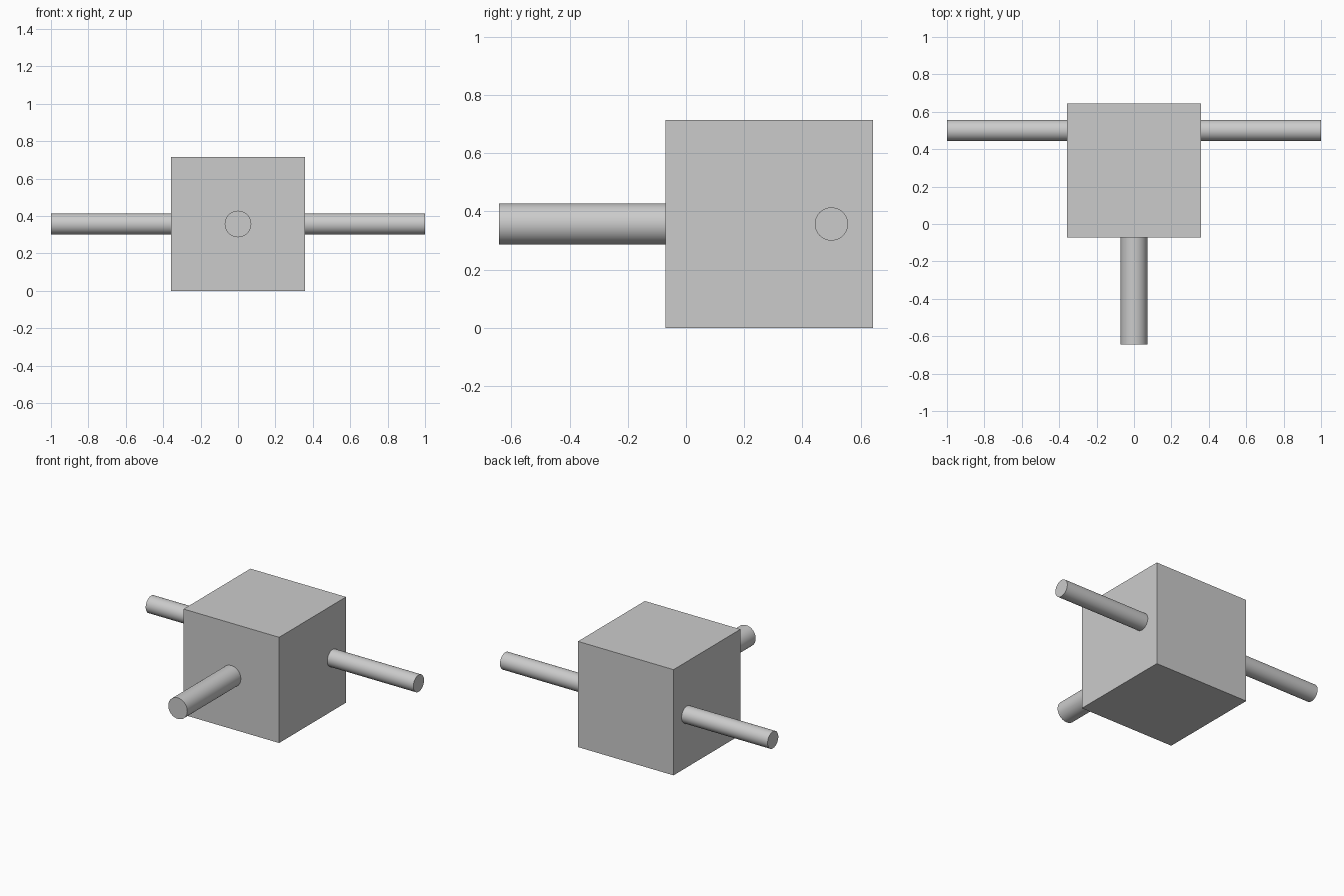
import bpy
import math

default = bpy.data.objects.get("Cube")
if default:
    bpy.data.objects.remove(default, do_unlink=True)

grey = bpy.data.materials.new("plain_grey")
grey.use_nodes = True
colour = (0.6, 0.6, 0.6, 1)
grey.diffuse_color = colour
grey.node_tree.nodes["Principled BSDF"].inputs["Base Color"].default_value = colour

SIDE = 0.714
HALF = SIDE / 2
BODY_Y = 0.286


def finish(name):
    obj = bpy.context.object
    obj.name = name
    obj.data.materials.append(grey)
    return obj


def rod(name, radius, length, centre, rotation):
    bpy.ops.mesh.primitive_cylinder_add(
        vertices=64, radius=radius, depth=length, location=centre, rotation=rotation)
    finish(name)
    bpy.ops.object.shade_smooth_by_angle(angle=math.radians(30))


# Cubic body
bpy.ops.mesh.primitive_cube_add(size=SIDE, location=(0, BODY_Y, HALF))
finish("body")

# Thick rod out of the front face
front = BODY_Y - HALF
length = front + 0.643
rod("front_rod", 0.071, length, (0, front - length / 2, HALF), (math.pi / 2, 0, 0))

# Thinner rods out of both sides, near the back
length = 1 - HALF
for name, side in (("left_rod", 1), ("right_rod", -1)):
    rod(name, 0.057, length, (side * (HALF + length / 2), 0.5, HALF),
        (0, side * math.pi / 2, 0))
